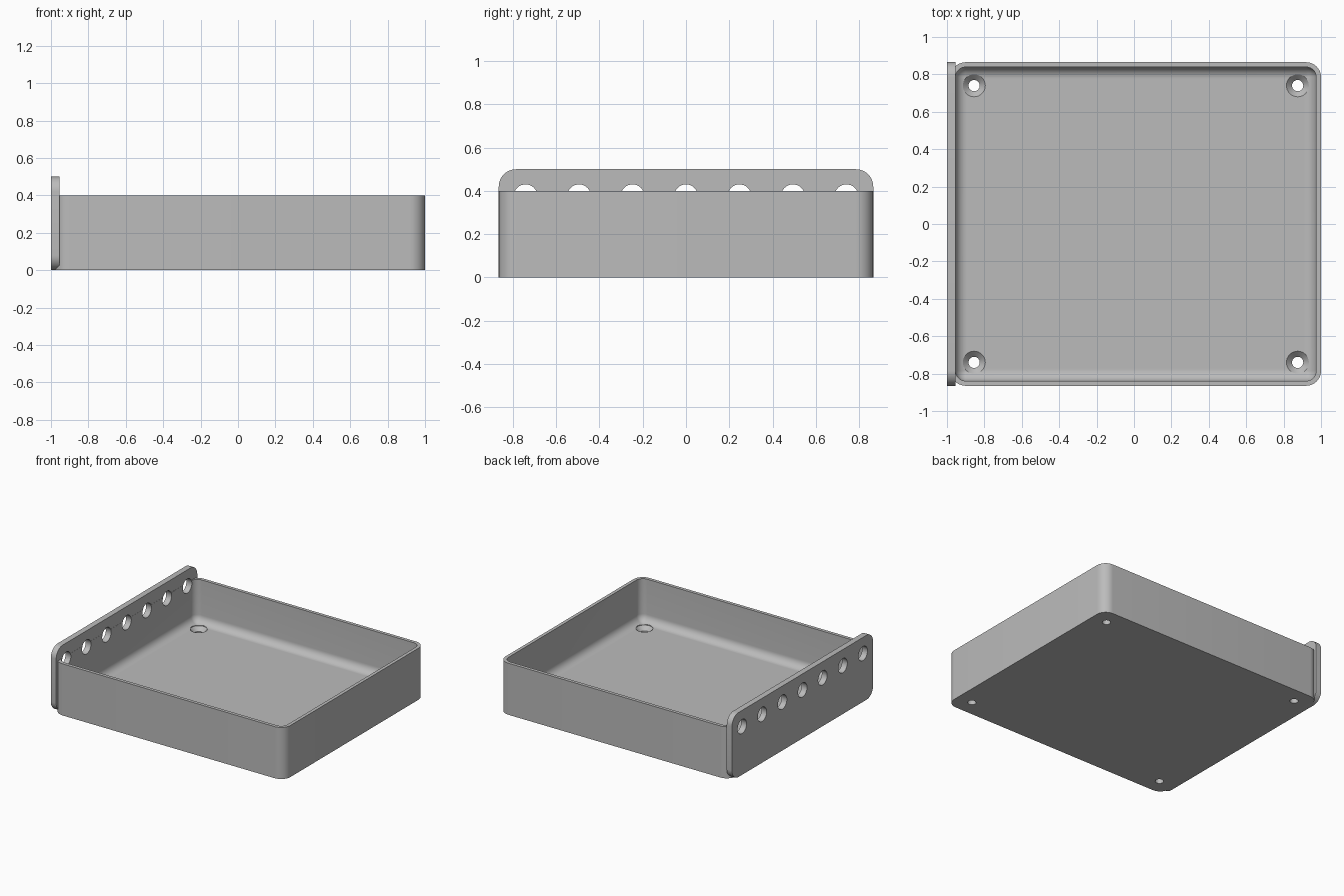
import bpy, bmesh, math
from mathutils import Matrix

cube = bpy.data.objects.get("Cube")
if cube:
    bpy.data.objects.remove(cube, do_unlink=True)

# Overall sizes
HX, HY, CX = 0.99, 0.865, 0.01      # tray half sizes and centre
HEIGHT, WALL, FLOOR = 0.4, 0.026, 0.068
CORNER, FILLET = 0.08, 0.06
PLATE_X0, PLATE_X1, PLATE_H = -1.0, -0.955, 0.5
STEPS = 10

grey = bpy.data.materials.new("plain grey")
grey.use_nodes = True
colour = (0.5, 0.5, 0.5, 1)
grey.diffuse_color = colour
grey.node_tree.nodes["Principled BSDF"].inputs["Base Color"].default_value = colour


def rounded_rect(hx, hy, r):
    """Counter-clockwise outline with rounded corners."""
    pts = []
    for k, (sx, sy) in enumerate(((1, 1), (-1, 1), (-1, -1), (1, -1))):
        for i in range(STEPS + 1):
            a = math.pi / 2 * (k + i / STEPS)
            pts.append((sx * (hx - r) + r * math.cos(a),
                        sy * (hy - r) + r * math.sin(a)))
    return pts


def loft(name, loops):
    """Skin a stack of equal loops and cap both ends."""
    bm = bmesh.new()
    rings = [[bm.verts.new(p) for p in loop] for loop in loops]
    n = len(rings[0])
    for a, b in zip(rings, rings[1:]):
        for i in range(n):
            j = (i + 1) % n
            bm.faces.new((a[i], a[j], b[j], b[i]))
    bm.faces.new(rings[0][::-1])
    bm.faces.new(rings[-1])
    bmesh.ops.recalc_face_normals(bm, faces=bm.faces)
    mesh = bpy.data.meshes.new(name)
    bm.to_mesh(mesh)
    bm.free()
    obj = bpy.data.objects.new(name, mesh)
    bpy.context.collection.objects.link(obj)
    mesh.materials.append(grey)
    return obj


def turned(name, profile, matrix):
    """Solid of revolution from (radius, height) pairs, placed by a matrix."""
    n = 32
    loops = [[matrix @ Matrix.Translation((r * math.cos(2 * math.pi * i / n),
                                           r * math.sin(2 * math.pi * i / n), h)).translation
              for i in range(n)] for r, h in profile]
    obj = loft(name, loops)
    obj.hide_render = True
    obj.hide_set(True)
    return obj


def cut(obj, cutters):
    """Subtract the cutters, bake the result and smooth it."""
    for c in cutters:
        mod = obj.modifiers.new("hole", 'BOOLEAN')
        mod.operation, mod.solver, mod.object = 'DIFFERENCE', 'EXACT', c
    bpy.ops.object.select_all(action='DESELECT')
    obj.select_set(True)
    bpy.context.view_layer.objects.active = obj
    for mod in list(obj.modifiers):
        bpy.ops.object.modifier_apply(modifier=mod.name)
    bpy.ops.object.shade_smooth_by_angle(angle=math.radians(32))


# Tray: outer wall, rim, inner wall, floor fillet
layers = [(0, 0), (0, HEIGHT), (WALL, HEIGHT)]
for i in range(STEPS + 1):
    a = math.pi / 2 * i / STEPS
    layers.append((WALL + FILLET * (1 - math.cos(a)),
                   FLOOR + FILLET * (1 - math.sin(a))))
loops = []
for inset, z in layers:
    outline = rounded_rect(HX - inset, HY - inset, max(CORNER - inset, 0.004))
    loops.append([(x + CX, y, z) for x, y in outline])
tray = loft("tray", loops)

# Hanging plate on the right side
outline = rounded_rect(HY, PLATE_H / 2, CORNER)
plate = loft("side_plate", [[(x, y, z + PLATE_H / 2) for y, z in outline]
                            for x in (PLATE_X0, PLATE_X1)])

# Countersunk screw holes in the floor corners
screw = [(0.03, -0.1), (0.03, FLOOR - 0.032), (0.06, FLOOR - 0.002), (0.06, 0.2)]
screws = [turned("screw_cutter", screw, Matrix.Translation((CX + sx * 0.865, sy * 0.74, 0)))
          for sx in (-1, 1) for sy in (-1, 1)]

# Row of round holes through the plate and the wall behind it
across = Matrix.Rotation(math.pi / 2, 4, 'Y')
row = [turned("row_cutter", [(0.055, -0.1), (0.055, 0.1)],
              Matrix.Translation((-0.97, i * 0.247, 0.375)) @ across)
       for i in range(-3, 4)]

cut(tray, screws + row)
cut(plate, row)
for c in screws + row:
    bpy.data.objects.remove(c, do_unlink=True)
